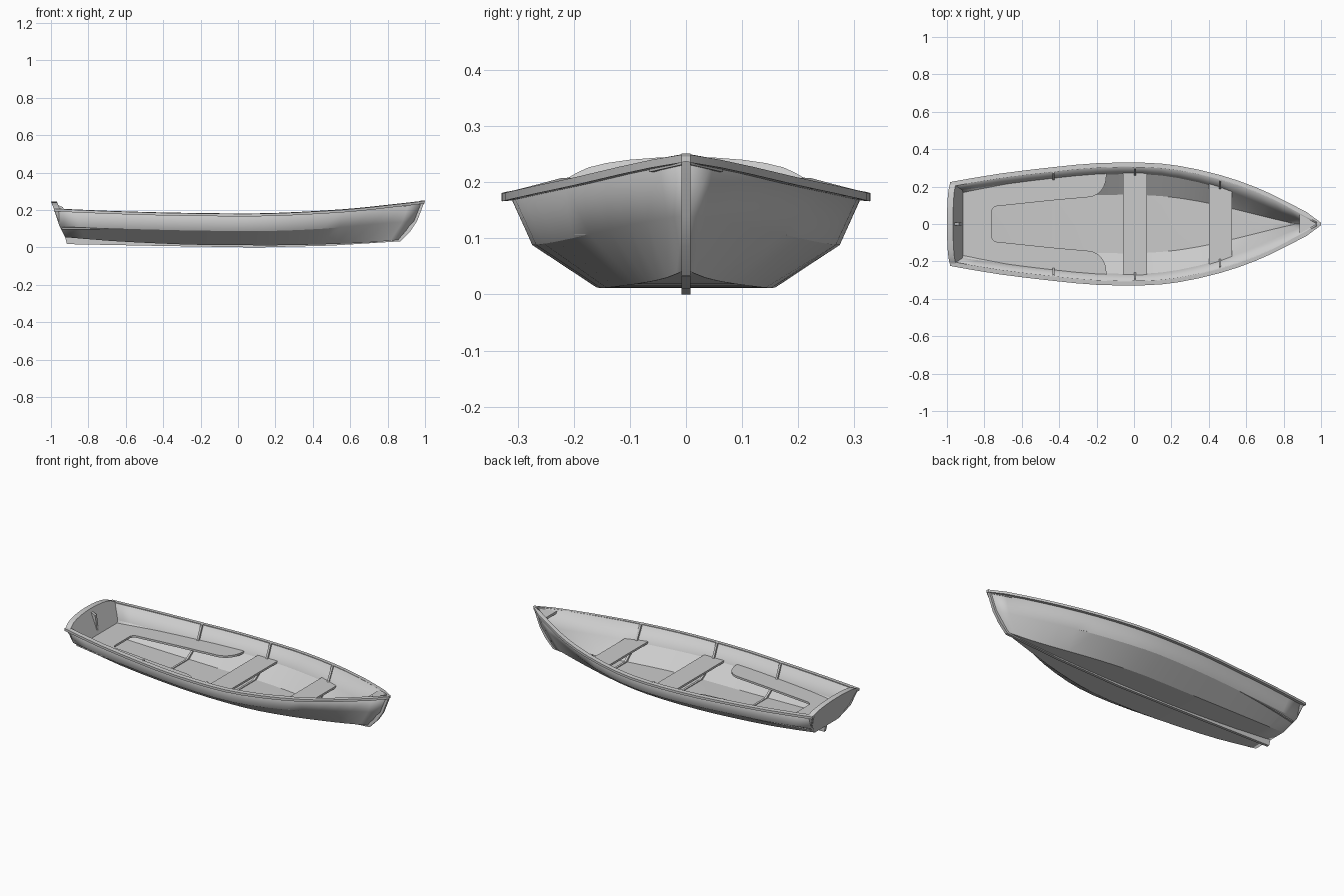
import bpy, bmesh, math
from mathutils import Vector

if "Cube" in bpy.data.objects:
    bpy.data.objects.remove(bpy.data.objects["Cube"])

# Hull lines from stern to bow: (x, half width, z)
SHEER = [(-.985, .21, .205), (-.72, .255, .193), (-.43, .29, .184), (-.2, .311, .18), (.05, .314, .178),
         (.24, .297, .182), (.46, .248, .193), (.65, .183, .207), (.82, .103, .226), (.99, .005, .247)]
CHINE = [(-.955, .185, .115), (-.7, .22, .103), (-.43, .25, .095), (-.2, .269, .09), (.05, .274, .088),
         (.24, .253, .09), (.45, .203, .1), (.63, .138, .115), (.79, .07, .13), (.948, .005, .14)]
FLOOR = [(-.925, .11, .055), (-.68, .135, .035), (-.43, .15, .022), (-.2, .158, .014), (.05, .158, .012),
         (.24, .142, .012), (.43, .108, .016), (.6, .068, .022), (.74, .034, .03), (.87, .005, .042)]


def refine(line):
    """Insert a curve midpoint between neighbouring stations."""
    p = [Vector(v) for v in line]
    out = []
    for i in range(len(p) - 1):
        a, d = p[max(i - 1, 0)], p[min(i + 2, len(p) - 1)]
        out += [p[i], (p[i] + p[i + 1]) * .5625 - (a + d) * .0625]
    return out + [p[-1]]


sheer, chine, floor = refine(SHEER), refine(CHINE), refine(FLOOR)


def make(name, verts, faces, smooth=True, recalc=True):
    me = bpy.data.meshes.new(name)
    me.from_pydata([tuple(v) for v in verts], [], faces)
    if recalc:
        bm = bmesh.new()
        bm.from_mesh(me)
        bmesh.ops.recalc_face_normals(bm, faces=bm.faces)
        bm.to_mesh(me)
        bm.free()
    ob = bpy.data.objects.new(name, me)
    bpy.context.collection.objects.link(ob)
    if smooth:
        bpy.ops.object.select_all(action='DESELECT')
        ob.select_set(True)
        bpy.context.view_layer.objects.active = ob
        bpy.ops.object.shade_smooth_by_angle(angle=math.radians(15))
    return ob


def prism(name, pts, vec):
    """Extrude a flat outline along vec."""
    n, v = len(pts), Vector(vec)
    pts = [Vector(p) for p in pts]
    faces = [tuple(range(n)), tuple(range(2 * n - 1, n - 1, -1))]
    faces += [(i, (i + 1) % n, (i + 1) % n + n, i + n) for i in range(n)]
    return make(name, pts + [p + v for p in pts], faces)


def at(line, x):
    """Half width and height of a hull line at x."""
    for a, b in zip(line, line[1:]):
        if x <= b.x:
            t = max(0, (x - a.x) / (b.x - a.x))
            return a.y + (b.y - a.y) * t, a.z + (b.z - a.z) * t
    return line[-1].y, line[-1].z


def half(x, z):
    """Inner hull half width at x and z."""
    lo, mid, hi = at(floor, x), at(chine, x), at(sheer, x)
    a, b = (lo, mid) if z < mid[1] else (mid, hi)
    return a[0] + (b[0] - a[0]) * (z - a[1]) / (b[1] - a[1]) - .006


def flip(p):
    return Vector((p[0], -p[1], p[2]))


# Hull shell
verts, faces = [], []
for s, c, f in zip(sheer, chine, floor):
    verts += [s, c, f, Vector((f.x, 0, f.z)), flip(f), flip(c), flip(s)]
for i in range(len(sheer) - 1):
    for j in range(6):
        a = i * 7 + j
        faces.append((a, a + 7, a + 8, a + 1))
hull = make("hull", verts, faces, recalc=False)
mod = hull.modifiers.new("thickness", 'SOLIDIFY')
mod.thickness, mod.offset = .01, -1

# Gunwale rails
for name, side in (("left_rail", 1), ("right_rail", -1)):
    verts, faces = [], []
    for s in sheer:
        o, i = min(s.y + .014, s.y * 1.6), max(s.y - .011, 0)
        verts += [(s.x + (.008 if s.x > .9 else 0), side * y, s.z + z)
                  for y, z in ((o, -.012), (o, .002), (i, .004), (i, -.01))]
    for k in range(len(sheer) - 1):
        for j in range(4):
            a, b = k * 4 + j, k * 4 + (j + 1) % 4
            faces.append((a, a + 4, b + 4, b))
    n = len(verts)
    faces += [(0, 1, 2, 3), (n - 1, n - 2, n - 3, n - 4)]
    make(name, verts, faces)

# Raked transom with arched top
side = [(floor[0].y, floor[0].z), (chine[0].y, chine[0].z), (sheer[0].y + .005, sheer[0].z)]
arch = [(.2 * math.cos(t), .208 + .037 * math.sin(t)) for t in [math.pi * k / 12 for k in range(1, 12)]]
outline = side + arch + [(-y, z) for y, z in reversed(side)]
prism("transom", [(-.925 - (z - .055) * .395, y, z) for y, z in outline], (.032, 0, 0))

# Stern knee inside the transom
prism("stern_knee", [(-.96, -.008, .225), (-.935, -.008, .215), (-.91, -.008, .06), (-.92, -.008, .06)], (0, .016, 0))

# Keel with skeg, and stem
W = .008
low = [(-.915, .018), (-.4, .008), (.1, 0), (.5, .01), (.87, .033)]
prism("keel", [(x, -W, z) for x, z in low] + [(p.x, -W, p.z + .004) for p in reversed(floor)], (0, 2 * W, 0))
stem = [(.87, .034), (.92, .085), (.957, .14), (1, .251)]
prism("stem", [(x, -W, z) for x, z in stem] + [(x - .025, -W, z) for x, z in reversed(stem)], (0, 2 * W, 0))

# Breasthook at the bow
hook = [(.885, at(sheer, .885)[0], .232), (.99, .004, .246)]
prism("breasthook", hook + [flip(p) for p in reversed(hook)], (0, 0, -.014))

# Frames across the hull
for k, x in enumerate((-.43, .005, .46)):
    line = [at(l, x) for l in (sheer, chine, floor)]
    out = [(y - .004, z + .004) for y, z in line]
    inn = [(y - .02, z + (.014 if i == 2 else .004)) for i, (y, z) in enumerate(line)]
    ring = out + [(-y, z) for y, z in reversed(out)] + [(-y, z) for y, z in inn] + list(reversed(inn))
    prism(f"frame_{k + 1}", [(x - .006, y, z) for y, z in ring], (.012, 0, 0))

# Thwart seats
for name, x0, x1, z in (("middle_seat", -.06, .07, .106), ("forward_seat", .4, .525, .118)):
    edge = [(x, half(x, z), z) for x in (x0, (x0 + x1) / 2, x1)]
    prism(name, edge + [flip(p) for p in reversed(edge)], (0, 0, -.012))

# U-shaped stern bench with rounded cutout and flared front ends
z = .108
outer = [(x, half(x, z), z) for x in (-.94, -.8, -.65, -.5, -.35, -.25, -.148)]
flare = [(-.148 - .1 * (1 - math.cos(t)), .255 - .112 * math.sin(t), z)
         for t in [math.pi / 2 * k / 6 for k in range(7)]]
corner = [(-.735 - .025 * math.sin(t), .065 + .03 * math.cos(t), z)
          for t in [math.pi / 2 * k / 4 for k in range(5)]]
edge = outer + flare + [(-.45, .125, z)] + corner
prism("stern_bench", edge + [flip(p) for p in reversed(edge)], (0, 0, -.012))
